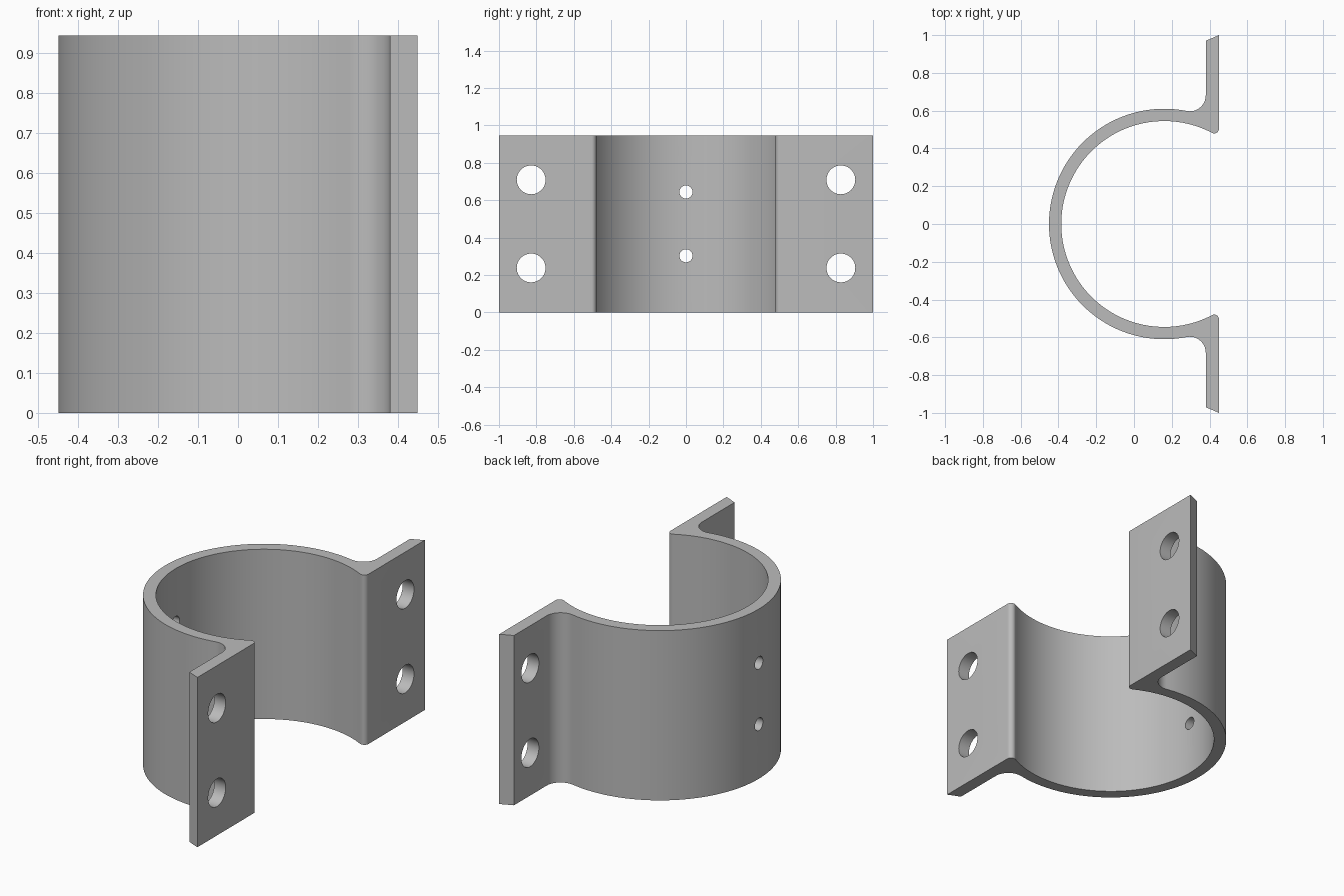
import bpy
import bmesh
from math import atan2, cos, pi, sin, sqrt

cube = bpy.data.objects.get("Cube")
if cube:
    bpy.data.objects.remove(cube, do_unlink=True)

HEIGHT = 0.945
CX, R_OUT, R_IN = 0.16, 0.61, 0.545      # ring centre and radii
X_BACK, X_FACE = 0.38, 0.45              # flange plate faces


def arc(cx, cy, r, a0, a1, n):
    return [(cx + r * cos(a0 + (a1 - a0) * i / n),
             cy + r * sin(a0 + (a1 - a0) * i / n)) for i in range(n + 1)]


def fillet(ring_r, plate_x, r):
    """Centre of a fillet touching the ring and a plate face, and its ring angle."""
    fx = plate_x - r
    fy = sqrt((ring_r + r) ** 2 - (fx - CX) ** 2)
    return fx, fy, atan2(fy, fx - CX)


# Half profile, from the outer middle of the ring round the flange to the inner middle
ox, oy, oa = fillet(R_OUT, X_BACK, 0.085)
ix, iy, ia = fillet(R_IN, X_FACE, 0.025)
half = arc(CX, 0, R_OUT, pi, oa, 48)
half += arc(ox, oy, 0.085, oa - pi, 0, 12)[1:]
half += [(X_BACK, 0.97), (X_FACE, 1.0)]
half += arc(ix, iy, 0.025, 0, ia - pi, 12)
half += arc(CX, 0, R_IN, ia, pi, 48)[1:]
profile = half + [(x, -y) for x, y in reversed(half[1:-1])]

# Extruded clamp body
bm = bmesh.new()
base = bm.faces.new([bm.verts.new((x, y, 0)) for x, y in profile])
top = bmesh.ops.extrude_face_region(bm, geom=[base])["geom"]
bmesh.ops.translate(bm, vec=(0, 0, HEIGHT),
                    verts=[v for v in top if isinstance(v, bmesh.types.BMVert)])
bmesh.ops.recalc_face_normals(bm, faces=bm.faces)
mesh = bpy.data.meshes.new("clamp_bracket")
bm.to_mesh(mesh)
bm.free()
clamp = bpy.data.objects.new("clamp_bracket", mesh)
bpy.context.collection.objects.link(clamp)

grey = bpy.data.materials.new("plain grey")
grey.use_nodes = True
grey.diffuse_color = (0.5, 0.5, 0.5, 1)
grey.node_tree.nodes["Principled BSDF"].inputs["Base Color"].default_value = (0.5, 0.5, 0.5, 1)
mesh.materials.append(grey)


def drill(x, y, z, r):
    bpy.ops.mesh.primitive_cylinder_add(vertices=48, radius=r, depth=0.3,
                                        location=(x, y, z), rotation=(0, pi / 2, 0))
    cutter = bpy.context.object
    cutter.name = "hole_cutter"
    cutter.hide_render = True
    cutter.data.materials.append(grey)
    bpy.context.view_layer.objects.active = clamp
    mod = clamp.modifiers.new("hole", "BOOLEAN")
    mod.operation, mod.solver, mod.object = "DIFFERENCE", "EXACT", cutter
    bpy.ops.object.modifier_apply(modifier=mod.name)
    bpy.data.objects.remove(cutter, do_unlink=True)


# Bolt holes in the flanges, small holes in the middle of the ring
for z in (0.238, 0.709):
    for side in (-1, 1):
        drill(0.42, side * 0.828, z, 0.077)
for z in (0.303, 0.644):
    drill(-0.42, 0, z, 0.035)

bpy.ops.object.select_all(action="DESELECT")
clamp.select_set(True)
bpy.context.view_layer.objects.active = clamp
bpy.ops.object.shade_smooth_by_angle(angle=pi / 6)
